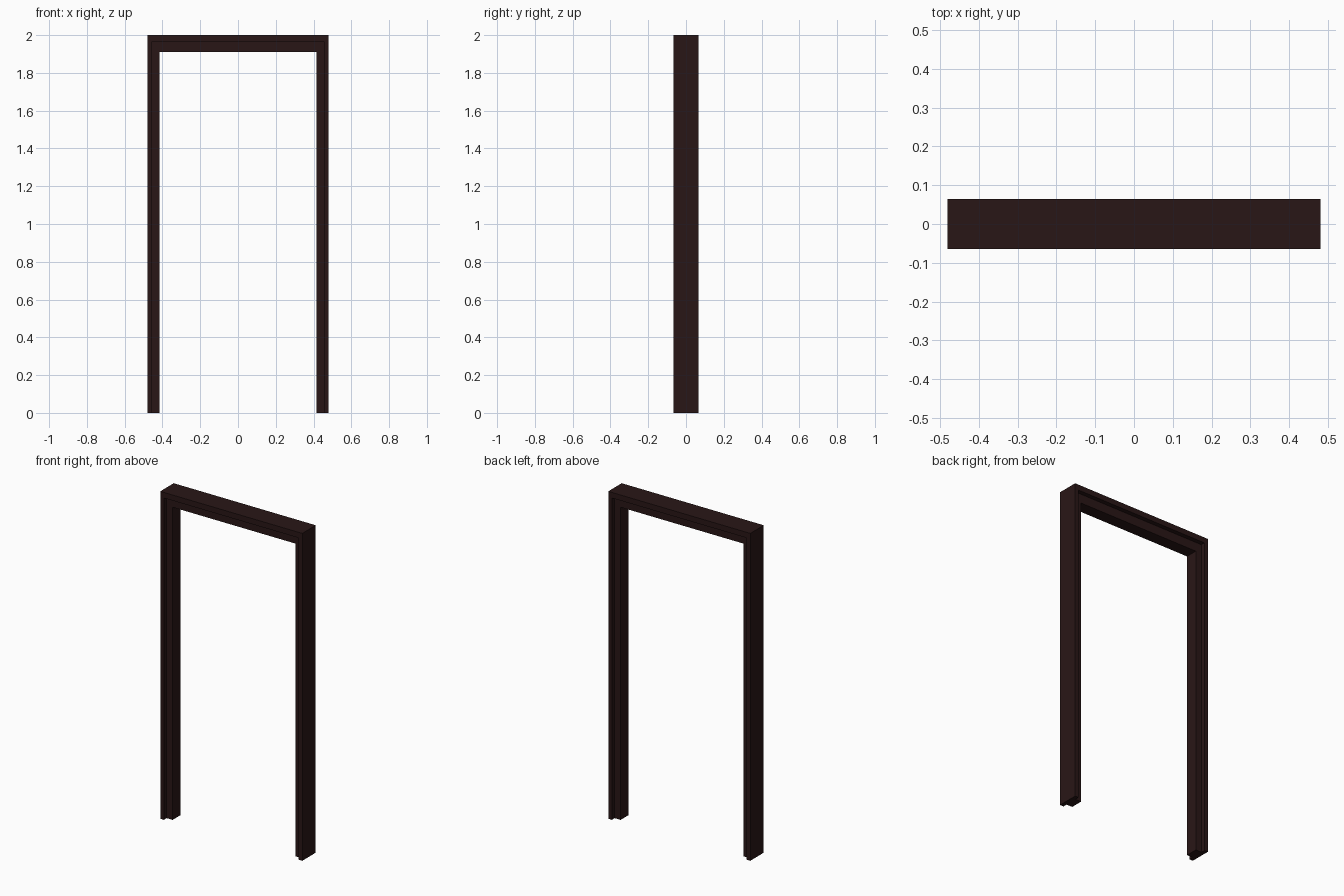
import bpy, bmesh

if "Cube" in bpy.data.objects:
    bpy.data.objects.remove(bpy.data.objects["Cube"])

mat = bpy.data.materials.new("dark_wood")
mat.diffuse_color = (0.022, 0.008, 0.008, 1)
mat.use_nodes = True
mat.node_tree.nodes["Principled BSDF"].inputs["Base Color"].default_value = mat.diffuse_color

# Cross-section: (fraction across the width, y); outer rim thick, door stop in the middle
section = [(0, -0.065), (0.38, -0.065), (0.38, -0.038), (1, -0.038),
           (1, 0.038), (0.38, 0.038), (0.38, 0.065), (0, 0.065)]
W, H = 0.48, 2.0            # outer half width and height
JAMB, HEAD = 0.065, 0.09    # member widths


def member(name, path):
    """Sweep the section between two mitred or square ends."""
    bm = bmesh.new()
    rings = [[bm.verts.new(end(t, y)) for t, y in section] for end in path]
    n = len(section)
    for i in range(n):
        j = (i + 1) % n
        bm.faces.new((rings[0][i], rings[0][j], rings[1][j], rings[1][i]))
    for ring in rings:
        bm.faces.new(ring)
    bmesh.ops.recalc_face_normals(bm, faces=bm.faces)
    mesh = bpy.data.meshes.new(name)
    bm.to_mesh(mesh)
    bm.free()
    mesh.materials.append(mat)
    ob = bpy.data.objects.new(name, mesh)
    bpy.context.collection.objects.link(ob)


def foot(s):
    return lambda t, y: (s * (W - JAMB * t), y, 0)


def mitre(s):
    return lambda t, y: (s * (W - JAMB * t), y, H - HEAD * t)


# Two jambs and the head, mitred together
member("left_jamb", (foot(-1), mitre(-1)))
member("right_jamb", (foot(1), mitre(1)))
member("head_jamb", (mitre(-1), mitre(1)))
